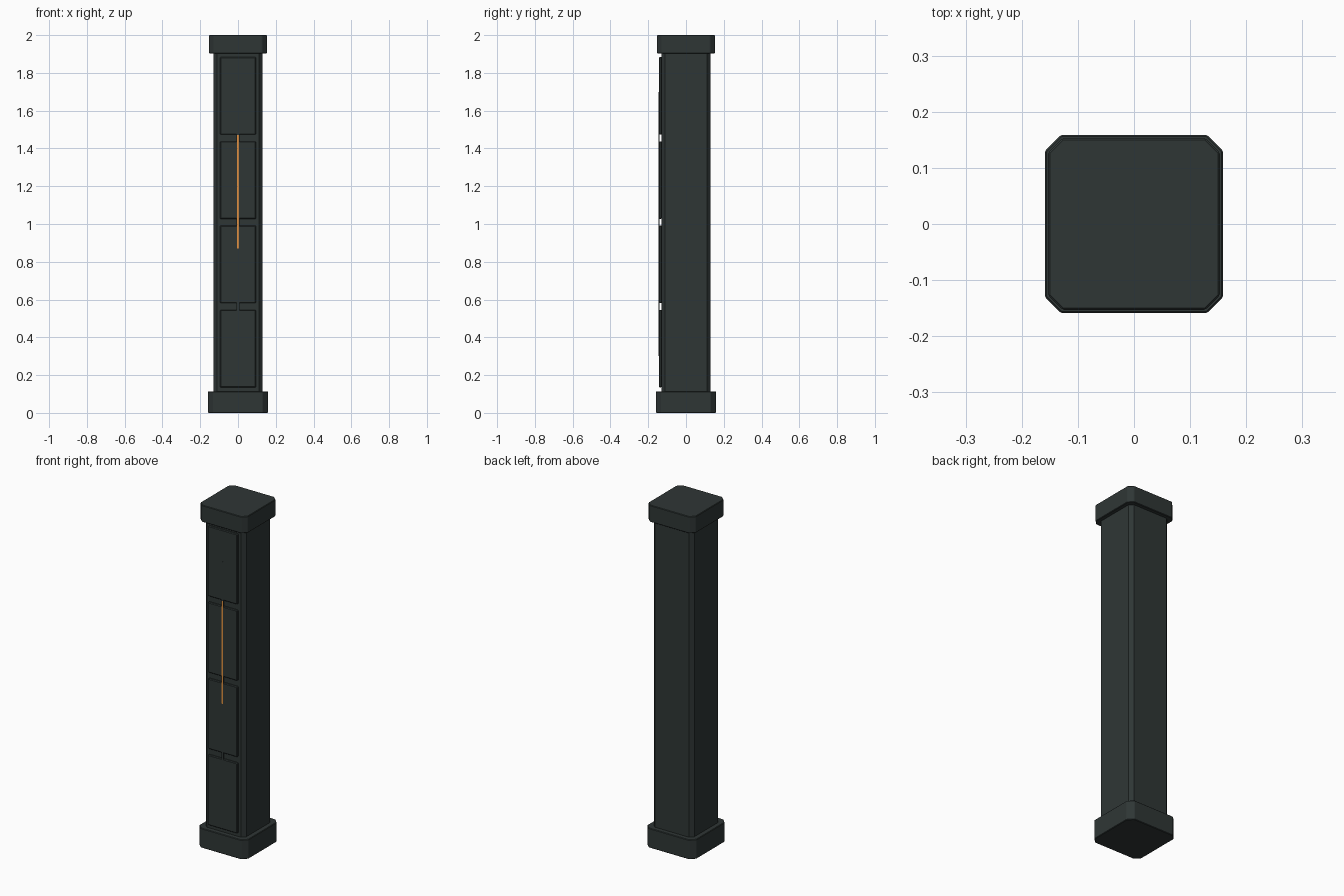
import bpy, bmesh

if "Cube" in bpy.data.objects:
    bpy.data.objects.remove(bpy.data.objects["Cube"])


def material(name, rgb):
    m = bpy.data.materials.new(name)
    m.diffuse_color = (*rgb, 1.0)
    m.use_nodes = True
    m.node_tree.nodes["Principled BSDF"].inputs["Base Color"].default_value = m.diffuse_color
    return m


DARK = material("dark slate", (0.028, 0.037, 0.036))
ORANGE = material("amber", (0.75, 0.28, 0.05))


def finish(name, bm, mat, bevel=0.0):
    bmesh.ops.recalc_face_normals(bm, faces=bm.faces)
    me = bpy.data.meshes.new(name)
    bm.to_mesh(me)
    bm.free()
    me.materials.append(mat)
    ob = bpy.data.objects.new(name, me)
    bpy.context.collection.objects.link(ob)
    if bevel:
        mod = ob.modifiers.new("soft edge", 'BEVEL')
        mod.width = bevel
        mod.segments = 1
        mod.limit_method = 'ANGLE'
    return ob


def block(name, r, cut, z0, z1, bevel=0.0):
    """Square prism with chamfered vertical corners."""
    bm = bmesh.new()
    q = r - cut
    ring = [(r, -q), (r, q), (q, r), (-q, r), (-r, q), (-r, -q), (-q, -r), (q, -r)]
    face = bm.faces.new([bm.verts.new((x, y, z0)) for x, y in ring])
    up = bmesh.ops.extrude_face_region(bm, geom=[face])
    for v in up["geom"]:
        if isinstance(v, bmesh.types.BMVert):
            v.co.z = z1
    # keep the prism closed underneath
    if face not in bm.faces or not face.is_valid:
        bmesh.ops.holes_fill(bm, edges=bm.edges)
    return finish(name, bm, DARK, bevel)


def box(name, w, y0, y1, z0, z1, mat, bevel=0.0):
    bm = bmesh.new()
    bmesh.ops.create_cube(bm, size=1)
    for v in bm.verts:
        v.co.x *= w
        v.co.y = y0 if v.co.y < 0 else y1
        v.co.z = z0 if v.co.z < 0 else z1
    return finish(name, bm, mat, bevel)


# Pillar body with its wider base and cap
block("base", 0.159, 0.029, 0.0, 0.114, 0.003)
block("shaft", 0.131, 0.021, 0.10, 1.92)
block("cap", 0.153, 0.026, 1.902, 2.0, 0.003)

# Four raised panels on the front
for i in range(4):
    z = 0.135 + i * 0.446
    box(f"front_panel_{i + 1}", 0.19, -0.143, -0.128, z, z + 0.411, DARK, 0.004)

# Thin centre rail bridging the panels, with an amber light line on it
box("centre_rail", 0.014, -0.1445, -0.1415, 0.30, 1.70, DARK)
box("light_line", 0.009, -0.1455, -0.143, 0.87, 1.47, ORANGE)
